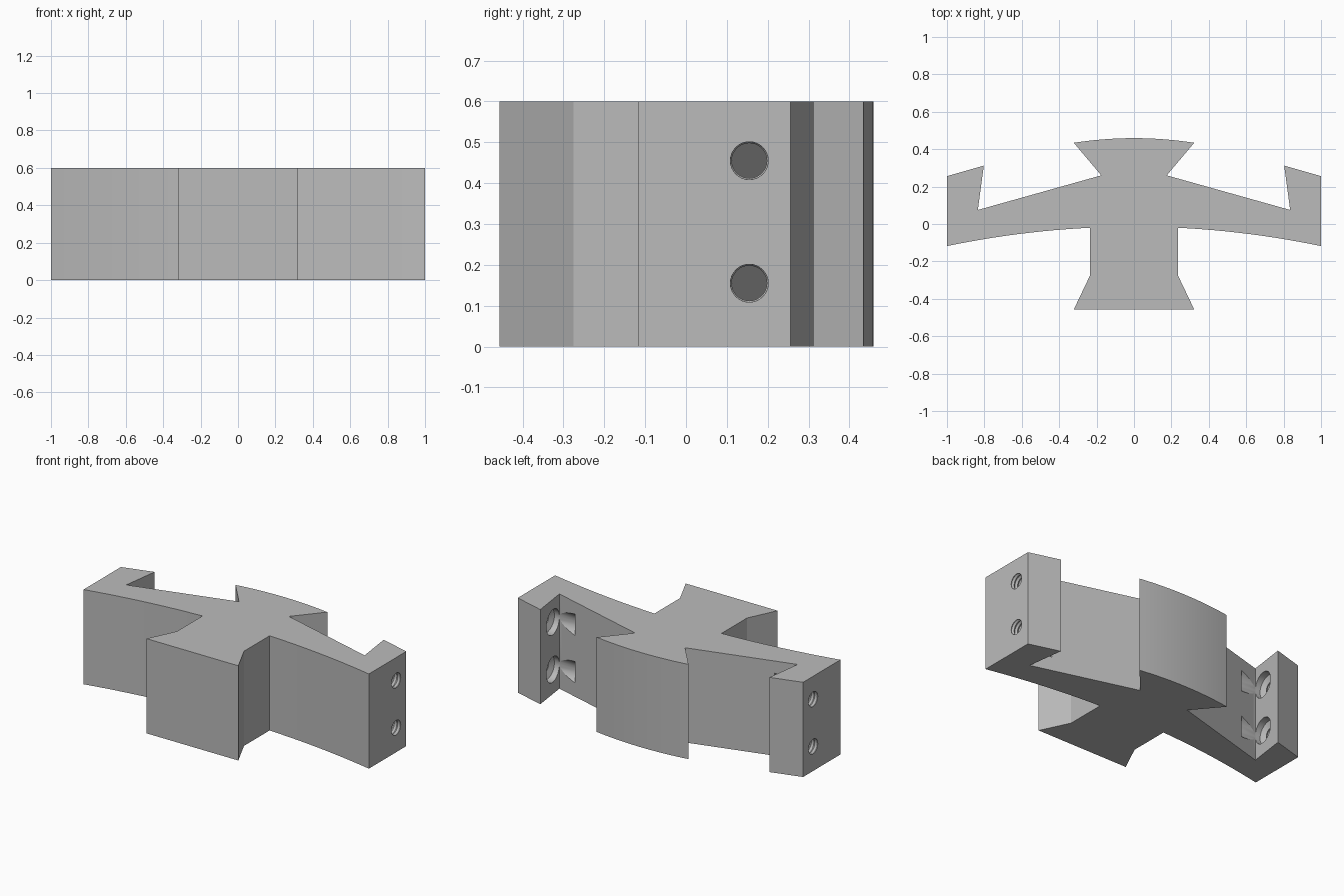
import bpy, bmesh, math
from mathutils import Matrix

cube = bpy.data.objects.get("Cube")
if cube:
    bpy.data.objects.remove(cube, do_unlink=True)

HEIGHT = 0.6

grey = bpy.data.materials.new("plain grey")
grey.use_nodes = True
colour = (0.5, 0.5, 0.5, 1)
grey.diffuse_color = colour
grey.node_tree.nodes["Principled BSDF"].inputs["Base Color"].default_value = colour


def finish(name, bm):
    bmesh.ops.recalc_face_normals(bm, faces=bm.faces[:])
    mesh = bpy.data.meshes.new(name)
    bm.to_mesh(mesh)
    bm.free()
    mesh.materials.append(grey)
    obj = bpy.data.objects.new(name, mesh)
    bpy.context.collection.objects.link(obj)
    return obj


def bow(x0, x1, crown, drop, steps):
    """Shallow curve that falls away from the centre line."""
    xs = [x0 + (x1 - x0) * i / steps for i in range(steps + 1)]
    return [(x, crown - drop * x * x) for x in xs]


# Half of the outline: curved head, neck, hooked arm, stem and flared foot
half = bow(0, 0.322, 0.459, 0.24, 8)
half += [(0.175, 0.26), (0.835, 0.075), (0.803, 0.312), (1, 0.256)]
half += bow(1, 0.235, -0.0143, 0.1037, 12)
half += [(0.235, -0.275), (0.322, -0.457)]
outline = half + [(-x, y) for x, y in reversed(half[1:])]

bm = bmesh.new()
base = bm.faces.new([bm.verts.new((x, y, 0)) for x, y in outline])
top = bmesh.ops.extrude_face_region(bm, geom=[base])["geom"]
bmesh.ops.translate(bm, vec=(0, 0, HEIGHT),
                    verts=[v for v in top if isinstance(v, bmesh.types.BMVert)])
body = finish("bracket_body", bm)

# Threaded bore profile: (distance along x, radius), wider on the hook's inside
bore = [(0.70, 0.08), (0.87, 0.08), (0.885, 0.043)]
pitch = 0.024
for i in range(5):
    start = 0.885 + i * pitch
    bore += [(start + pitch / 2, 0.051), (start + pitch, 0.043)]
bore += [(1.05, 0.043)]


def bore_cutter(name, side, z, sides=32):
    bm = bmesh.new()
    rings = []
    for x, r in bore:
        ring = []
        for k in range(sides):
            a = math.tau * k / sides
            ring.append(bm.verts.new((side * x, 0.155 + r * math.cos(a), z + r * math.sin(a))))
        rings.append(ring)
    for a, b in zip(rings, rings[1:]):
        for k in range(sides):
            n = (k + 1) % sides
            bm.faces.new((a[k], a[n], b[n], b[k]))
    bm.faces.new(rings[0])
    bm.faces.new(rings[-1])
    obj = finish(name, bm)
    obj.hide_render = True
    return obj


# Two bores through each hook
cutters = []
for side, label in ((1, "left"), (-1, "right")):
    for z, level in ((0.155, "lower"), (0.455, "upper")):
        cutter = bore_cutter(f"{label}_{level}_bore_cutter", side, z)
        cutters.append(cutter)
        mod = body.modifiers.new("bore", "BOOLEAN")
        mod.operation = "DIFFERENCE"
        mod.solver = "EXACT"
        mod.object = cutter

bpy.ops.object.select_all(action="DESELECT")
body.select_set(True)
bpy.context.view_layer.objects.active = body
for mod in list(body.modifiers):
    bpy.ops.object.modifier_apply(modifier=mod.name)
for cutter in cutters:
    bpy.data.objects.remove(cutter, do_unlink=True)

bpy.ops.object.shade_smooth_by_angle(angle=math.radians(20))
